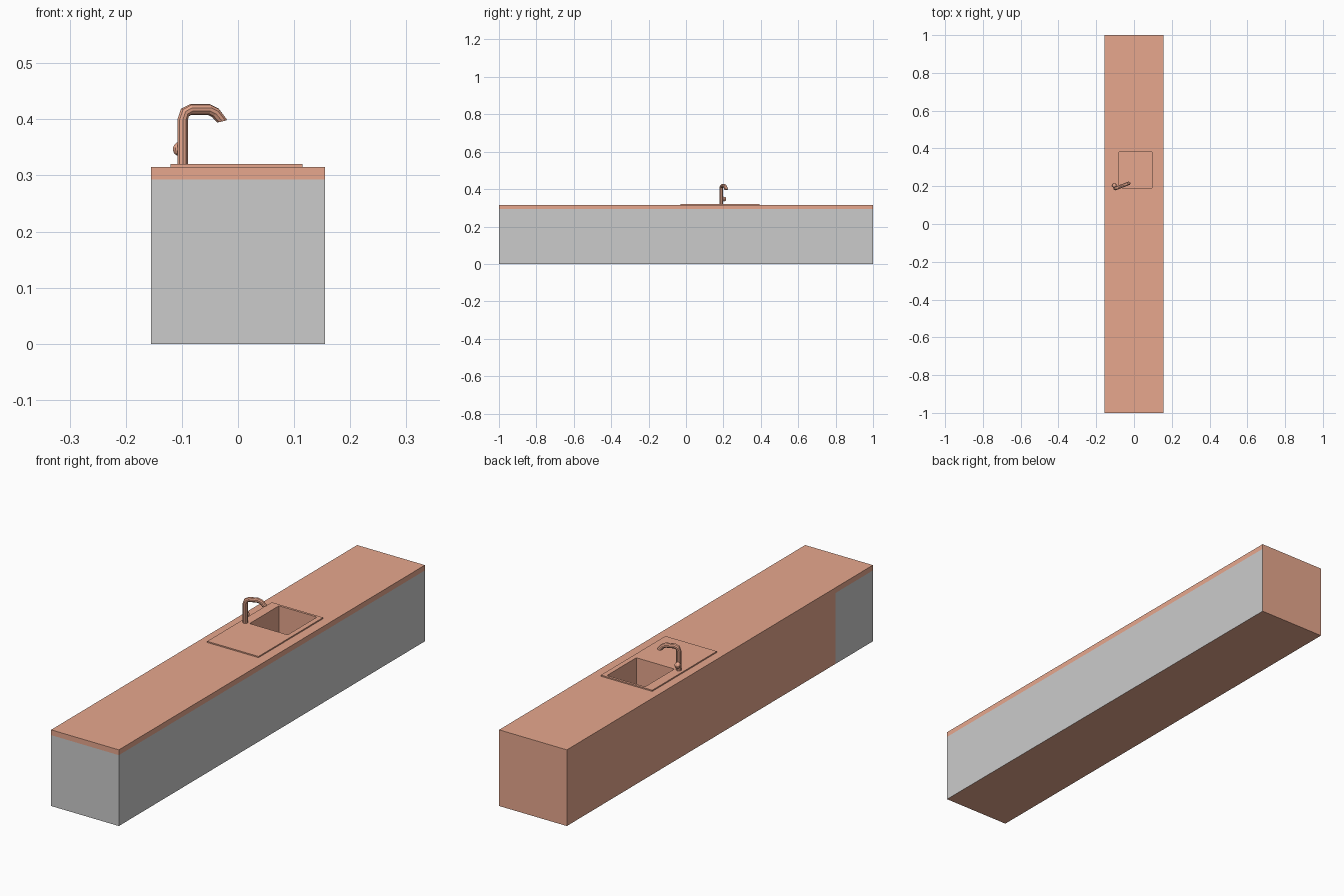
import bpy, bmesh, math
from mathutils import Vector

if "Cube" in bpy.data.objects:
    bpy.data.objects.remove(bpy.data.objects["Cube"])


def material(name, rgb):
    m = bpy.data.materials.new(name)
    m.diffuse_color = (*rgb, 1)
    m.use_nodes = True
    m.node_tree.nodes["Principled BSDF"].inputs["Base Color"].default_value = m.diffuse_color
    return m


BROWN = material("brown", (0.80, 0.39, 0.27))
GREY = material("grey", (0.8, 0.8, 0.8))


def make_object(name, bm, mats=(BROWN,)):
    bmesh.ops.recalc_face_normals(bm, faces=bm.faces)
    me = bpy.data.meshes.new(name)
    bm.to_mesh(me)
    bm.free()
    for m in mats:
        me.materials.append(m)
    ob = bpy.data.objects.new(name, me)
    bpy.context.collection.objects.link(ob)
    return ob


def box_bm(x0, x1, y0, y1, z0, z1):
    bm = bmesh.new()
    bmesh.ops.create_cube(bm, size=1)
    for v in bm.verts:
        v.co = (x1 if v.co.x > 0 else x0,
                y1 if v.co.y > 0 else y0,
                z1 if v.co.z > 0 else z0)
    return bm


def cut(ob, cutter):
    mod = ob.modifiers.new("basin_hole", 'BOOLEAN')
    mod.operation = 'DIFFERENCE'
    mod.solver = 'EXACT'
    mod.object = cutter
    bpy.context.view_layer.objects.active = ob
    bpy.ops.object.modifier_apply(modifier=mod.name)


W, SEAM, TOP = 0.155, 0.293, 0.315

# Cabinet: grey front, right side and a short strip of the left side
SPLIT = -0.757
bm = box_bm(-W, W, -1, 1, 0, SEAM)
bmesh.ops.bisect_plane(bm, geom=bm.verts[:] + bm.edges[:] + bm.faces[:],
                       plane_co=(0, SPLIT, 0), plane_no=(0, 1, 0))
bm.normal_update()
for f in bm.faces:
    n, c = f.normal, f.calc_center_median()
    if n.y < -0.5 or n.x > 0.5 or (n.x < -0.5 and c.y < SPLIT):
        f.material_index = 1
cabinet = make_object("cabinet", bm, (BROWN, GREY))

# Worktop and sink plate
worktop = make_object("worktop", box_bm(-W, W, -1, 1, SEAM, TOP))
plate = make_object("sink_plate", box_bm(-0.12, 0.115, -0.03, 0.392, TOP - 0.002, 0.32))

# Basin sunk through plate, worktop and cabinet
cutter = make_object("basin_cutter", box_bm(-0.08, 0.094, 0.19, 0.382, 0.165, 0.4))
cutter.hide_render = True
for ob in (cabinet, worktop, plate):
    cut(ob, cutter)
bpy.data.objects.remove(cutter)

# Tap: tube swept along a bent path, rows are (reach, height, ring tilt)
BASE = Vector((-0.0985, 0.188, 0))
ANGLE = math.radians(21)
along = Vector((math.cos(ANGLE), math.sin(ANGLE), 0))
side = Vector((-along.y, along.x, 0))
up = Vector((0, 0, 1))
R, SIDES = 0.0098, 10
path = [(0, TOP, 180), (0, 0.400, 180), (0.004, 0.412, 135), (0.015, 0.4175, 95),
        (0.050, 0.4175, 80), (0.062, 0.412, 50), (0.075, 0.397, 15)]
bm = bmesh.new()
rings = []
for s, z, tilt in path:
    t = math.radians(tilt)
    normal = along * math.cos(t) + up * math.sin(t)
    centre = BASE + along * s + up * z
    rings.append([bm.verts.new(centre + R * (math.cos(a) * normal + math.sin(a) * side))
                  for a in (2 * math.pi * i / SIDES for i in range(SIDES))])
for a, b in zip(rings, rings[1:]):
    for i in range(SIDES):
        j = (i + 1) % SIDES
        bm.faces.new((a[i], a[j], b[j], b[i]))
bm.faces.new(rings[0])
bm.faces.new(rings[-1])
make_object("tap", bm)

# Round tap knob beside the stem
bm = bmesh.new()
bmesh.ops.create_uvsphere(bm, u_segments=10, v_segments=7, radius=0.0125)
bmesh.ops.translate(bm, verts=bm.verts, vec=BASE + side * 0.016 + up * 0.347)
make_object("tap_knob", bm)
